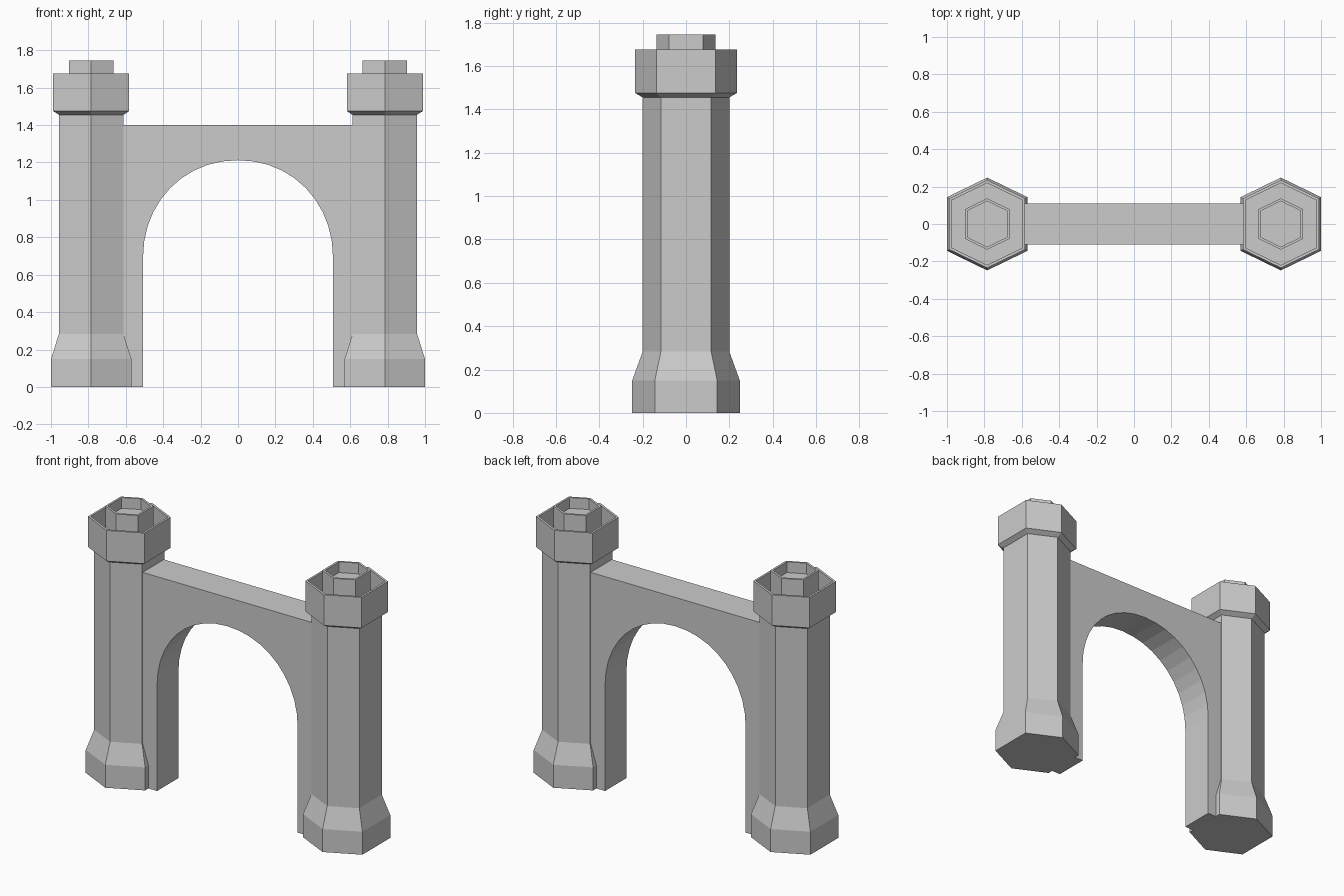
import bpy, bmesh, math

if "Cube" in bpy.data.objects:
    bpy.data.objects.remove(bpy.data.objects["Cube"])

TOWER_X = 0.785


def finish(name, bm):
    bmesh.ops.recalc_face_normals(bm, faces=bm.faces)
    me = bpy.data.meshes.new(name)
    bm.to_mesh(me)
    bm.free()
    ob = bpy.data.objects.new(name, me)
    bpy.context.collection.objects.link(ob)
    return ob


def hex_loft(name, profile, cx):
    """Stack slightly flattened hexagon rings (radius, z) and cap both ends."""
    bm = bmesh.new()
    corners = [(0, -1), (0.865, -0.58), (0.865, 0.58),
               (0, 1), (-0.865, 0.58), (-0.865, -0.58)]
    rings = [[bm.verts.new((cx + r * x, r * y, z)) for x, y in corners]
             for r, z in profile]
    for a, b in zip(rings, rings[1:]):
        for i in range(6):
            j = (i + 1) % 6
            bm.faces.new((a[i], a[j], b[j], b[i]))
    bm.faces.new(rings[0])
    bm.faces.new(rings[-1])
    return finish(name, bm)


# Towers: flared foot, shaft, hollow parapet, and hollow inner turret
for side, cx in (("left", -TOWER_X), ("right", TOWER_X)):
    hex_loft(side + "_tower",
             [(0.248, 0), (0.248, 0.15), (0.2, 0.282), (0.2, 1.455),
              (0.235, 1.475), (0.235, 1.675), (0.219, 1.675), (0.219, 1.55)], cx)
    hex_loft(side + "_turret",
             [(0.137, 1.55), (0.137, 1.745), (0.122, 1.745), (0.122, 1.675)], cx)

# Arched wall: the arch strip lines up with the top edge, extruded in depth
W, SPRING, RISE, TOP, END, DEPTH = 0.508, 0.69, 0.522, 1.40, 0.70, 0.11
STEPS, POWER = 20, 2 / 2.06
outline = [(-END, 0), (-W, 0)]
for i in range(STEPS + 1):
    a = math.pi * i / STEPS
    c, s = math.cos(a), max(math.sin(a), 0)
    outline.append((-W * math.copysign(abs(c) ** POWER, c), SPRING + RISE * s ** POWER))
outline += [(W, 0), (END, 0), (END, TOP), (-END, TOP)]

bm = bmesh.new()
front = bm.faces.new([bm.verts.new((x, -DEPTH, z)) for x, z in outline])
ext = bmesh.ops.extrude_face_region(bm, geom=[front], use_keep_orig=True)
new_verts = [g for g in ext["geom"] if isinstance(g, bmesh.types.BMVert)]
bmesh.ops.translate(bm, verts=new_verts, vec=(0, 2 * DEPTH, 0))
finish("arched_wall", bm)
